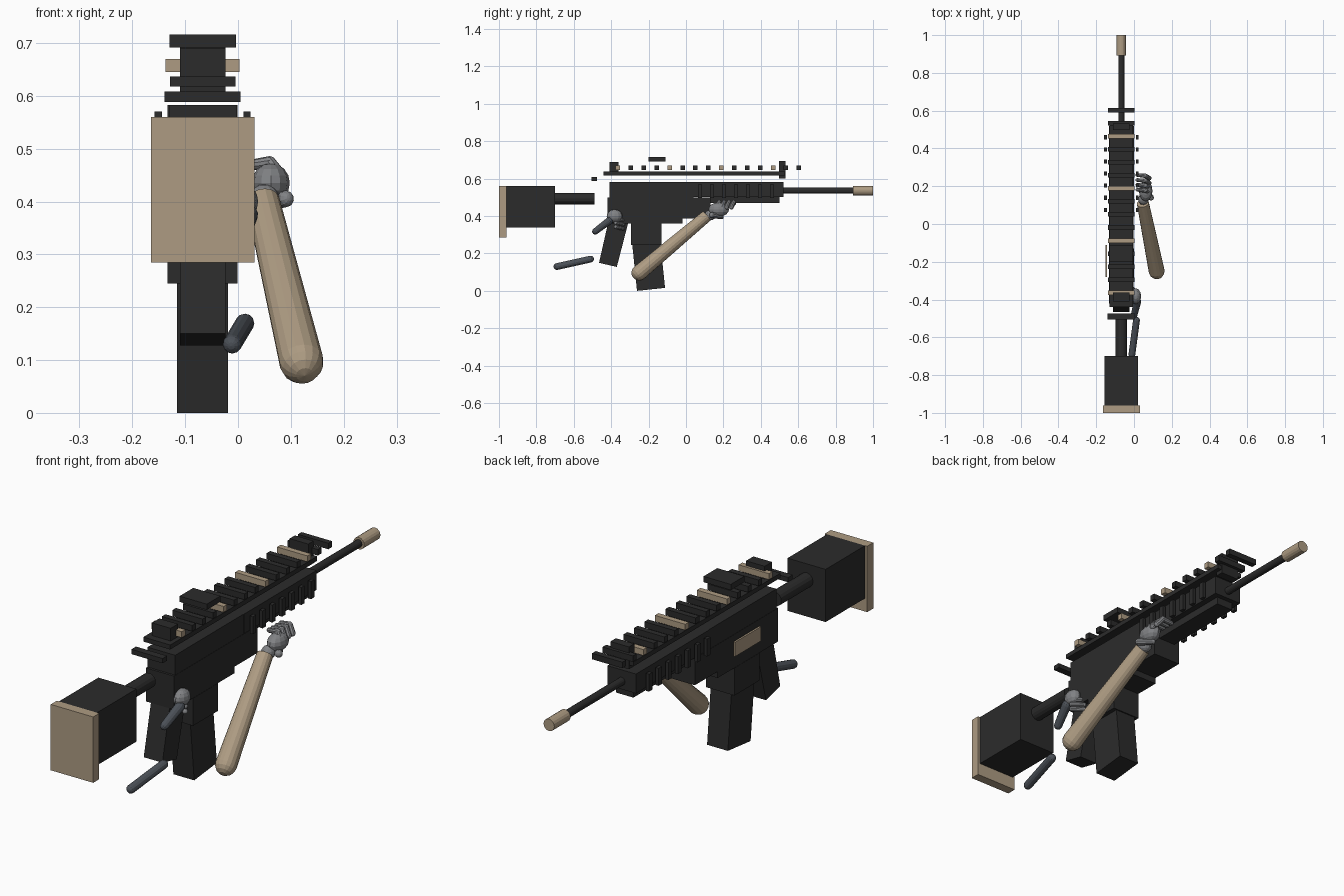
import bpy, bmesh
from mathutils import Vector, Matrix

if "Cube" in bpy.data.objects:
    bpy.data.objects.remove(bpy.data.objects["Cube"])

CX = -0.067  # centre plane of the rifle


def material(name, r, g, b):
    m = bpy.data.materials.new(name)
    m.use_nodes = True
    m.diffuse_color = (r, g, b, 1)
    m.node_tree.nodes["Principled BSDF"].inputs["Base Color"].default_value = (r, g, b, 1)
    return m


BLACK = material("gunmetal black", 0.024, 0.024, 0.024)
TAN = material("desert tan", 0.42, 0.33, 0.225)
GREY = material("glove grey", 0.22, 0.225, 0.235)
SLATE = material("sleeve slate", 0.07, 0.08, 0.095)


def finish(name, bm, mat):
    bmesh.ops.recalc_face_normals(bm, faces=bm.faces)
    mesh = bpy.data.meshes.new(name)
    bm.to_mesh(mesh)
    bm.free()
    mesh.materials.append(mat)
    ob = bpy.data.objects.new(name, mesh)
    bpy.context.collection.objects.link(ob)
    return ob


def box(name, mat, half, y0, y1, z0, z1, cx=CX):
    """Box of a given half width between two y and two z limits."""
    bm = bmesh.new()
    size = Vector((2 * half, y1 - y0, z1 - z0))
    mid = Vector((cx, (y0 + y1) / 2, (z0 + z1) / 2))
    bmesh.ops.create_cube(bm, size=1, matrix=Matrix.Translation(mid) @ Matrix.Diagonal(size).to_4x4())
    return finish(name, bm, mat)


def prism(name, mat, half, profile):
    """Side profile of (y, z) points extruded across the rifle."""
    bm = bmesh.new()
    face = bm.faces.new([bm.verts.new((CX - half, y, z)) for y, z in profile])
    out = bmesh.ops.extrude_face_region(bm, geom=[face])["geom"]
    bmesh.ops.translate(bm, vec=(2 * half, 0, 0), verts=[v for v in out if isinstance(v, bmesh.types.BMVert)])
    return finish(name, bm, mat)


def limb(name, mat, a, b, ra, rb, sides=14, round_a=False, round_b=False):
    """Tapered rod from a to b, with optional ball ends."""
    a, b = Vector(a), Vector(b)
    turn = (b - a).to_track_quat("Z", "Y").to_matrix().to_4x4()
    bm = bmesh.new()
    bmesh.ops.create_cone(bm, cap_ends=True, segments=sides, radius1=ra, radius2=rb, depth=(b - a).length,
                          matrix=Matrix.Translation((a + b) / 2) @ turn)
    for on, p, r in ((round_a, a, ra), (round_b, b, rb)):
        if on:
            bmesh.ops.create_uvsphere(bm, u_segments=sides, v_segments=8, radius=r,
                                      matrix=Matrix.Translation(p) @ turn)
    return finish(name, bm, mat)


def ball(name, mat, centre, radii):
    bm = bmesh.new()
    bmesh.ops.create_uvsphere(bm, u_segments=12, v_segments=8, radius=1,
                              matrix=Matrix.Translation(centre) @ Matrix.Diagonal(radii).to_4x4())
    return finish(name, bm, mat)


# Stock
box("butt_pad", TAN, 0.098, -1.0, -0.96, 0.285, 0.56)
box("stock_body", BLACK, 0.088, -0.96, -0.70, 0.34, 0.56)
limb("buffer_tube", BLACK, (CX, -0.70, 0.493), (CX, -0.49, 0.493), 0.03, 0.03, 16)
box("charging_handle", BLACK, 0.072, -0.505, -0.475, 0.588, 0.608)

# Receiver and handguard
box("upper_receiver", BLACK, 0.064, -0.41, 0.04, 0.50, 0.583)
box("handguard", BLACK, 0.066, 0.04, 0.52, 0.502, 0.583)
prism("lower_receiver", BLACK, 0.065, [(-0.42, 0.50), (-0.42, 0.36), (-0.02, 0.36), (-0.02, 0.387),
                                       (0.13, 0.387), (0.13, 0.50)])
box("lower_rail", BLACK, 0.04, 0.13, 0.50, 0.47, 0.502)
box("ejection_panel", TAN, 0.004, -0.28, -0.11, 0.42, 0.48, cx=-0.146)
for i in range(7):
    y = 0.075 + i * 0.064
    for side in (-1, 1):
        box("handguard_rib", BLACK, 0.007, y - 0.011, y + 0.011, 0.497, 0.57, cx=CX + side * 0.084)

# Magazine and grip
box("magazine_well", BLACK, 0.066, -0.295, -0.13, 0.245, 0.36)
prism("magazine", BLACK, 0.048, [(-0.262, 0), (-0.112, 0.016), (-0.137, 0.26), (-0.287, 0.245)])
prism("grip", BLACK, 0.043, [(-0.465, 0.15), (-0.37, 0.128), (-0.31, 0.36), (-0.415, 0.37)])

# Barrel
limb("barrel", BLACK, (CX, 0.52, 0.536), (CX, 0.90, 0.536), 0.016, 0.016, 16)
limb("muzzle", TAN, (CX, 0.893, 0.536), (CX, 1.0, 0.536), 0.025, 0.025, 16)

# Top rail with cross slots, every fourth one tan
box("top_rail", BLACK, 0.062, -0.44, 0.53, 0.618, 0.637)
for i in range(15):
    y = -0.364 + i * 0.0691
    box("rail_slot", BLACK if i % 4 else TAN, 0.07, y - 0.012, y + 0.012, 0.645, 0.67)

# Sights
box("rear_sight", BLACK, 0.043, -0.41, -0.362, 0.625, 0.69)
box("front_sight", BLACK, 0.043, 0.498, 0.533, 0.602, 0.695)
box("optic_plate", BLACK, 0.063, -0.20, -0.11, 0.692, 0.716)

# Supporting arm and hand
limb("support_forearm", TAN, (0.12, -0.25, 0.097), (0.047, 0.11, 0.40), 0.042, 0.032, 16, round_a=True)
ball("support_wrist", GREY, (0.05, 0.13, 0.405), (0.028, 0.03, 0.028))
ball("support_palm", GREY, (0.062, 0.175, 0.435), (0.036, 0.055, 0.038))
limb("support_thumb", GREY, (0.09, 0.14, 0.405), (0.06, 0.19, 0.395), 0.016, 0.012, 10, True, True)
for i in range(4):
    y = 0.165 + i * 0.026
    limb("support_finger", GREY, (0.08, y, 0.448), (0.06, y + 0.012, 0.474), 0.013, 0.012, 10, True, True)
    limb("support_fingertip", GREY, (0.06, y + 0.012, 0.474), (0.018, y + 0.016, 0.468), 0.012, 0.01, 10, True, True)

# Trigger arm and hand
limb("trigger_forearm", SLATE, (-0.011, -0.69, 0.13), (0.013, -0.51, 0.17), 0.018, 0.018, 12, True, True)
limb("trigger_wrist", SLATE, (0.0, -0.485, 0.318), (0.018, -0.41, 0.375), 0.017, 0.02, 12, True, True)
ball("trigger_palm", GREY, (0.008, -0.382, 0.40), (0.03, 0.042, 0.035))
for i in range(3):
    z = 0.385 - i * 0.022
    limb("trigger_finger", GREY, (0.018, -0.375, z), (-0.012, -0.335, z - 0.008), 0.011, 0.01, 10, True, True)
